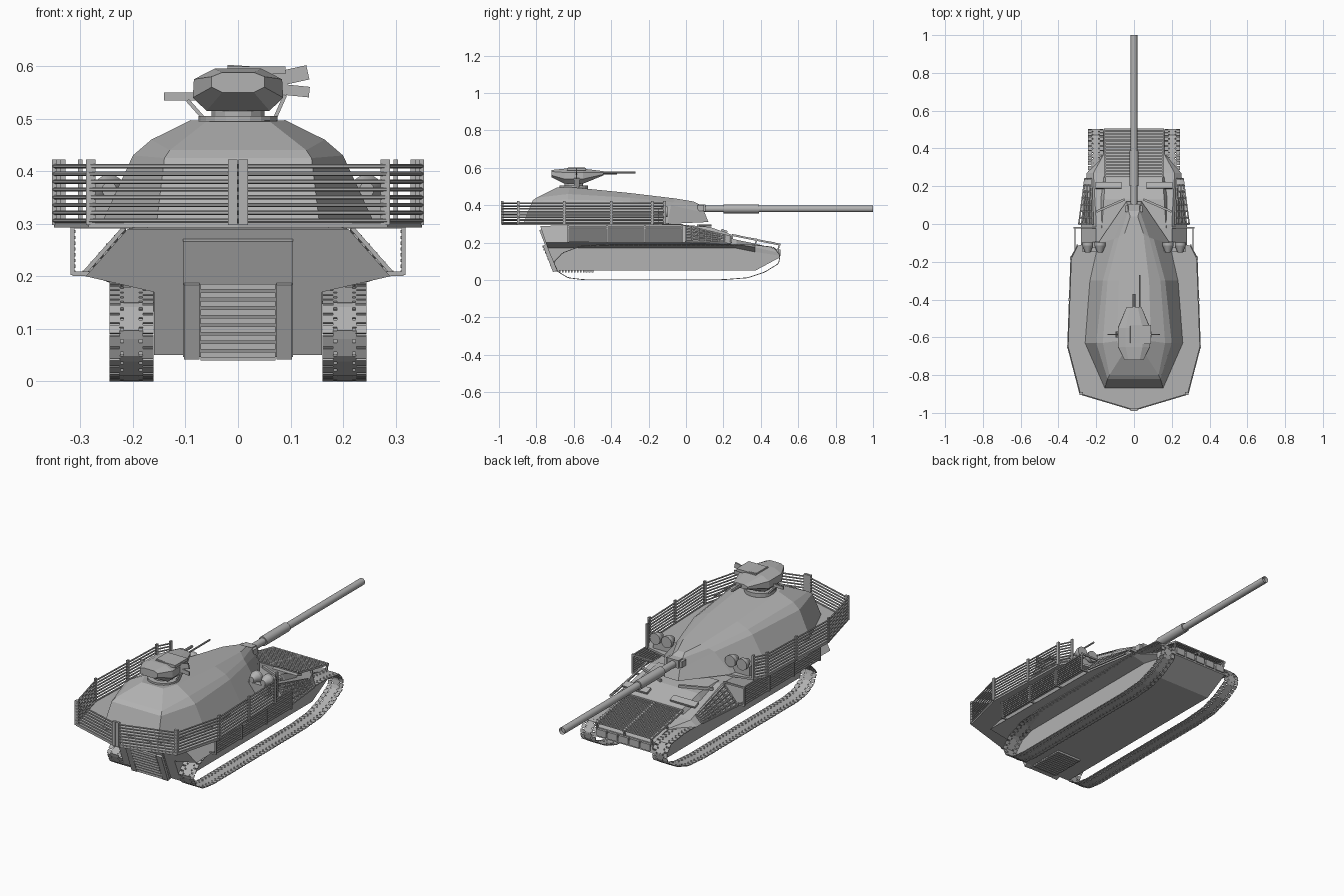
import bpy, bmesh, math
from mathutils import Vector, Matrix

if "Cube" in bpy.data.objects:
    bpy.data.objects.remove(bpy.data.objects["Cube"])

mat = bpy.data.materials.new("armour grey")
mat.diffuse_color = (0.45, 0.45, 0.45, 1)
mat.use_nodes = True
mat.node_tree.nodes["Principled BSDF"].inputs["Base Color"].default_value = mat.diffuse_color

def finish(name, bm, smooth=False):
    bmesh.ops.recalc_face_normals(bm, faces=bm.faces)
    me = bpy.data.meshes.new(name)
    bm.to_mesh(me)
    bm.free()
    ob = bpy.data.objects.new(name, me)
    bpy.context.collection.objects.link(ob)
    me.materials.append(mat)
    if smooth:
        bpy.ops.object.select_all(action='DESELECT')
        ob.select_set(True)
        bpy.context.view_layer.objects.active = ob
        bpy.ops.object.shade_smooth_by_angle(angle=math.radians(40))
    return ob

def box(bm, c, s, rot=None):
    m = Matrix.Translation(c) @ (rot or Matrix()) @ Matrix.Diagonal((*s, 1))
    bmesh.ops.create_cube(bm, size=1, matrix=m)

def beam(bm, p, q, w=0.008, h=None):
    # rectangular bar from p to q: w sideways, h upward
    p, q = Vector(p), Vector(q)
    d = (q - p).normalized()
    up = Vector((0, 0, 1)) if abs(d.z) < 0.95 else Vector((0, 1, 0))
    s = d.cross(up).normalized()
    u = s.cross(d)
    rot = Matrix((s, d, u)).transposed().to_4x4()
    box(bm, (p + q) / 2, (w, (q - p).length, h or w), rot)

def tube(bm, p, q, r, r2=None, n=16):
    p, q = Vector(p), Vector(q)
    rot = (q - p).to_track_quat('Z', 'Y').to_matrix().to_4x4()
    bmesh.ops.create_cone(bm, cap_ends=True, segments=n, radius1=r, radius2=r if r2 is None else r2,
                          depth=(q - p).length, matrix=Matrix.Translation((p + q) / 2) @ rot)

def loft(bm, halves):
    # each half outline is mirrored in x into a closed ring, then bridged
    rings = []
    for h in halves:
        full = list(h) + [(-x, y, z) for x, y, z in reversed(h)]
        rings.append([bm.verts.new(p) for p in full])
    n = len(rings[0])
    for a, b in zip(rings, rings[1:]):
        for i in range(n):
            bm.faces.new((a[i], a[(i + 1) % n], b[(i + 1) % n], b[i]))
    bm.faces.new(rings[0])
    bm.faces.new(rings[-1])

# Hull with overhanging sponsons
bm = bmesh.new()
loft(bm, [
    [(.16, -.69, .05), (.16, -.74, .17), (.29, -.75, .2), (.21, -.78, .29)],
    [(.16, 0, .05), (.16, 0, .17), (.28, 0, .2), (.2, 0, .292)],
    [(.16, .27, .05), (.16, .27, .17), (.25, .27, .19), (.215, .27, .215)],
    [(.16, .37, .05), (.16, .37, .15), (.165, .37, .175), (.16, .37, .195)],
    [(.16, .5, .12), (.16, .5, .13), (.16, .5, .145), (.16, .49, .165)]])
finish("hull", bm)

# Raised bow deck with hatch covers and chevron deflector
bm = bmesh.new()
loft(bm, [[(.19, -.02, .26), (.17, -.02, .296)], [(.19, .13, .23), (.16, .13, .283)],
          [(.17, .25, .2), (.15, .25, .24)]])
for s in (-1, 1):
    box(bm, (s * .135, .205, .262), (.14, .035, .012), Matrix.Rotation(-.35, 4, 'X'))
    beam(bm, (s * .2, .065, .292), (s * .05, .13, .292), .012, .012)
finish("bow_deck", bm)

# Front slat panel, its supports and the lower bow panels
bm = bmesh.new()
for i in range(17):
    t = i / 16
    y, z = .25 + .25 * t, .243 - .05 * t
    beam(bm, (-.155, y, z), (.155, y, z), .009, .006)
for x in (-.155, 0, .155):
    beam(bm, (x, .25, .24), (x, .505, .189), .01)
    beam(bm, (x, .37, .19), (x, .38, .22), .008)
    beam(bm, (x, .49, .15), (x, .50, .195), .008)
for i in range(5):
    box(bm, (-.124 + i * .062, .5, .145), (.052, .012, .035))
finish("bow_slat_panel", bm)

# Rear door plate with louvres that continue under the hull
bm = bmesh.new()
beam(bm, (0, -.69, .05), (0, -.775, .27), .21, .02)
for i in range(9):
    t = i / 8
    box(bm, (0, -.7 - .055 * t, .05 + .13 * t), (.142, .025, .011))
for s in (-1, 1):
    beam(bm, (s * .088, -.698, .047), (s * .088, -.752, .188), .03, .028)
for i in range(12):
    box(bm, (0, -.675 + i * .016, .046), (.142, .01, .012))
finish("rear_louvres", bm)

# Tracks: closed path of separate thin links
path = [(-.55, .002), (.2, .002), (.33, .012), (.42, .042), (.495, .088), (.503, .13), (.47, .175),
        (.36, .188), (-.42, .188), (-.57, .178), (-.66, .145), (-.708, .095), (-.685, .045), (-.63, .012)]
pts = [Vector((0, *p)) for p in path]
segs = [(a, b, (b - a).length) for a, b in zip(pts, pts[1:] + pts[:1])]
total = sum(s[2] for s in segs)

def on_track(d):
    d %= total
    for a, b, l in segs:
        if d <= l:
            return a + (b - a) * d / l
        d -= l
    return pts[0]

for s, side in ((-1, "left"), (1, "right")):
    bm = bmesh.new()
    n = 100
    pitch = total / n
    for i in range(n):
        for x, w, off, l in ((.171, .021, 0, .8), (.203, .045, .5, .72), (.234, .021, 0, .8), (.203, .03, 0, .4)):
            a, b = on_track((i + off - l / 2) * pitch), on_track((i + off + l / 2) * pitch)
            v = Vector((s * x, 0, 0))
            beam(bm, a + v, b + v, w, .004)
    finish(side + "_track", bm)

# Hull side slat cages and lattice armour on the front flanks
for s, side in ((-1, "left"), (1, "right")):
    bm = bmesh.new()
    for i in range(9):
        z = .208 + i * .011
        beam(bm, (s * .312, -.63, z), (s * .312, -.02, z), .006, .006)
    for y in (-.63, -.42, -.22, -.02):
        beam(bm, (s * .315, y, .202), (s * .315, y, .3), .008)
        beam(bm, (s * .2, y, .295), (s * .315, y, .295), .008)
        beam(bm, (s * .28, y, .205), (s * .315, y, .205), .008)
    finish(side + "_hull_slats", bm)
    bm = bmesh.new()
    for i in range(6):
        t = i / 5
        beam(bm, (s * (.292 - .075 * t), 0, .207 + .085 * t), (s * (.26 - .033 * t), .24, .2 + .032 * t), .008)
    for i in range(8):
        t = i / 7
        beam(bm, (s * (.292 - .032 * t), .24 * t, .207 - .007 * t),
             (s * (.217 + .01 * t), .24 * t, .292 - .06 * t), .008)
    finish(side + "_flank_lattice", bm)

# Turret body
bm = bmesh.new()
loft(bm, [
    [(.155, -.87, .3), (.26, -.63, .3), (.235, -.3, .3), (.19, -.1, .3), (.04, .12, .31)],
    [(.14, -.82, .425), (.2, -.63, .43), (.165, -.3, .42), (.105, -.08, .4), (.035, .1, .36)],
    [(.13, -.8, .44), (.165, -.63, .46), (.14, -.3, .44), (.08, -.07, .415), (.03, .07, .405)],
    [(.06, -.69, .495), (.09, -.62, .497), (.08, -.3, .465), (.05, -.05, .435), (.02, .04, .42)]])
finish("turret", bm)

# Turret floor reaching out to the cage
outline = [(0, -.985), (.285, -.9), (.35, -.65), (.333, -.18), (.3, -.115)]
bm = bmesh.new()
loft(bm, [[(max(x, .002), y, z) for x, y in outline + [(.19, -.09)]] for z in (.293, .303)])
finish("turret_floor", bm)

# Turret slat cage
bm = bmesh.new()
for s in (-1, 1):
    for (ax, ay), (bx, by) in zip(outline, outline[1:]):
        for i in range(8):
            z = .306 + i * .0148
            tube(bm, (s * ax, ay, z), (s * bx, by, z), .0042, n=6)
    for x, y in ((.01, -.983), (.28, -.897), (.35, -.65), (.342, -.4), (.333, -.18), (.3, -.115)):
        box(bm, (s * x, y, .36), (.018 if y < -.8 else .009, .014, .125))
finish("turret_slat_cage", bm)

# Searchlight pairs on the turret cheeks
bm = bmesh.new()
for s in (-1, 1):
    for x in (.18, .245):
        tube(bm, (s * x, -.15, .365), (s * x, -.115, .365), .014, .029)
        tube(bm, (s * x, -.115, .365), (s * x, -.098, .365), .029)
    box(bm, (s * .212, -.135, .325), (.12, .025, .05))
finish("searchlights", bm, True)

# Main gun with sleeve and mantlet
bm = bmesh.new()
tube(bm, (0, .05, .38), (0, .98, .38), .0175, n=20)
tube(bm, (0, .2, .38), (0, .39, .38), .0235, n=20)
# open muzzle
tube_end = bmesh.ops.create_circle(bm, segments=20, radius=.0175, matrix=Matrix.Translation((0, 1, .38)) @ Matrix.Rotation(math.pi / 2, 4, 'X'))
edges = list({e for v in tube_end['verts'] for e in v.link_edges})
ext = bmesh.ops.extrude_edge_only(bm, edges=edges)
bmesh.ops.translate(bm, verts=[v for v in ext['geom'] if isinstance(v, bmesh.types.BMVert)], vec=(0, -.02, 0))
finish("main_gun", bm, True)
bm = bmesh.new()
box(bm, (0, .075, .385), (.06, .06, .04))
for s in (-1, 1):
    box(bm, (s * .038, .08, .385), (.014, .035, .03))
finish("gun_mantlet", bm)

# Weapon station: ring, faceted pod, roof box, gun and guard rails
bm = bmesh.new()
tube(bm, (0, -.6, .485), (0, -.6, .505), .075, n=20)
tube(bm, (0, -.6, .5), (0, -.6, .54), .05, n=12)
finish("station_ring", bm)
bm = bmesh.new()
loft(bm, [
    [(.03, -.72, .55), (.05, -.72, .56), (.05, -.72, .58), (.03, -.72, .588)],
    [(.06, -.65, .515), (.086, -.65, .54), (.084, -.65, .575), (.045, -.65, .595)],
    [(.06, -.55, .515), (.086, -.55, .54), (.084, -.55, .575), (.045, -.55, .595)],
    [(.02, -.44, .56), (.04, -.44, .565), (.04, -.44, .575), (.02, -.44, .582)]])
box(bm, (.035, -.585, .592), (.11, .1, .014))
finish("weapon_station", bm)
bm = bmesh.new()
tube(bm, (.03, -.48, .575), (.03, -.27, .575), .0045, n=8)
tube(bm, (0, -.48, .572), (0, -.37, .572), .007, n=8)
finish("station_gun", bm, True)
bm = bmesh.new()
for rail in ([(.07, .5), (.09, .545), (.092, .565), (.086, .592), (-.02, .599)],
             [(-.065, .5), (-.096, .535), (-.096, .55)]):
    for a, b in zip(rail, rail[1:]):
        beam(bm, (a[0], -.585, a[1]), (b[0], -.585, b[1]), .09, .007) if a[1] > .53 else \
            beam(bm, (a[0], -.585, a[1]), (b[0], -.585, b[1]), .03, .007)
finish("station_guard_rails", bm)
